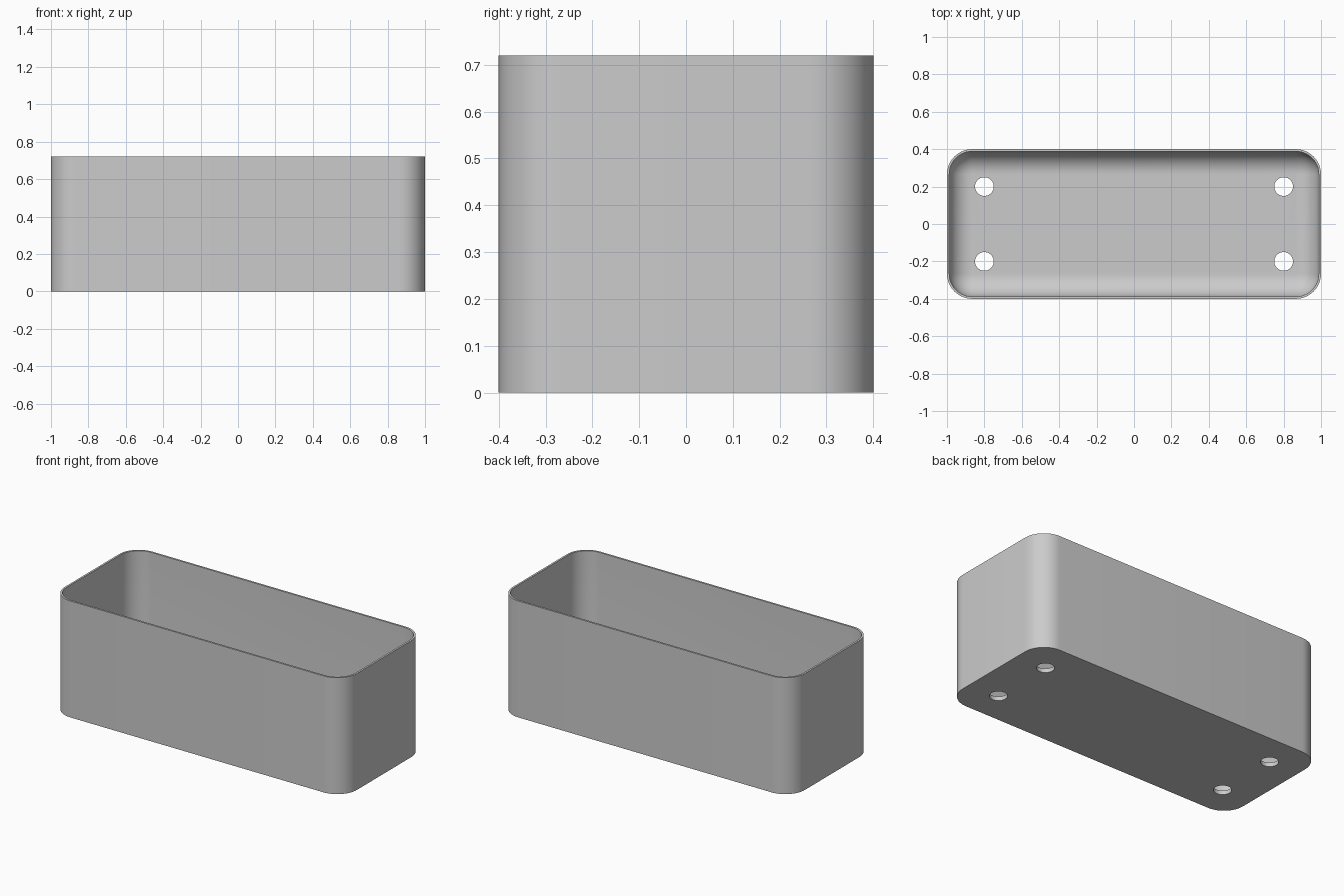
import bpy, bmesh
from math import sin, cos, pi, radians

cube = bpy.data.objects.get("Cube")
if cube:
    bpy.data.objects.remove(cube, do_unlink=True)

HALF_X, HALF_Y, HEIGHT = 1.0, 0.4, 0.72
CORNER, WALL, FLOOR, FILLET = 0.135, 0.012, 0.025, 0.12
STEPS = 12

grey = bpy.data.materials.new("plain_grey")
grey.use_nodes = True
grey.diffuse_color = (0.6, 0.6, 0.6, 1)
grey.node_tree.nodes["Principled BSDF"].inputs["Base Color"].default_value = grey.diffuse_color


def ring(bm, inset, z):
    """Rounded rectangle of vertices, offset inward by inset."""
    r = CORNER - inset
    verts = []
    for quarter, (sx, sy) in enumerate([(1, 1), (-1, 1), (-1, -1), (1, -1)]):
        for i in range(STEPS + 1):
            a = (quarter + i / STEPS) * pi / 2
            verts.append(bm.verts.new((sx * (HALF_X - CORNER) + r * cos(a),
                                       sy * (HALF_Y - CORNER) + r * sin(a), z)))
    return verts


# Tray: outer wall, rim, inner wall and a filleted floor
levels = [(0, 0), (0, HEIGHT), (WALL, HEIGHT)]
for i in range(STEPS + 1):
    a = i / STEPS * pi / 2
    levels.append((WALL + FILLET * (1 - cos(a)), FLOOR + FILLET * (1 - sin(a))))

bm = bmesh.new()
rings = [ring(bm, inset, z) for inset, z in levels]
for lower, upper in zip(rings, rings[1:]):
    for i in range(len(lower)):
        j = (i + 1) % len(lower)
        bm.faces.new((lower[i], lower[j], upper[j], upper[i]))
bm.faces.new(rings[0][::-1])
bm.faces.new(rings[-1])
bmesh.ops.recalc_face_normals(bm, faces=bm.faces)
mesh = bpy.data.meshes.new("planter_box")
bm.to_mesh(mesh)
bm.free()
box = bpy.data.objects.new("planter_box", mesh)
bpy.context.collection.objects.link(box)
mesh.materials.append(grey)

# Four drain holes through the floor
for x in (-0.8, 0.8):
    for y in (-0.2, 0.2):
        bpy.ops.mesh.primitive_cylinder_add(vertices=40, radius=0.05, depth=0.2, location=(x, y, 0))
        cutter = bpy.context.object
        cutter.name = "drain_hole_cutter"
        cutter.data.materials.append(grey)
        cut = box.modifiers.new("drain_hole", 'BOOLEAN')
        cut.object = cutter
        cut.solver = 'EXACT'
        bpy.ops.object.select_all(action='DESELECT')
        box.select_set(True)
        bpy.context.view_layer.objects.active = box
        bpy.ops.object.modifier_apply(modifier=cut.name)
        bpy.data.objects.remove(cutter, do_unlink=True)

bpy.ops.object.shade_smooth_by_angle(angle=radians(30))
